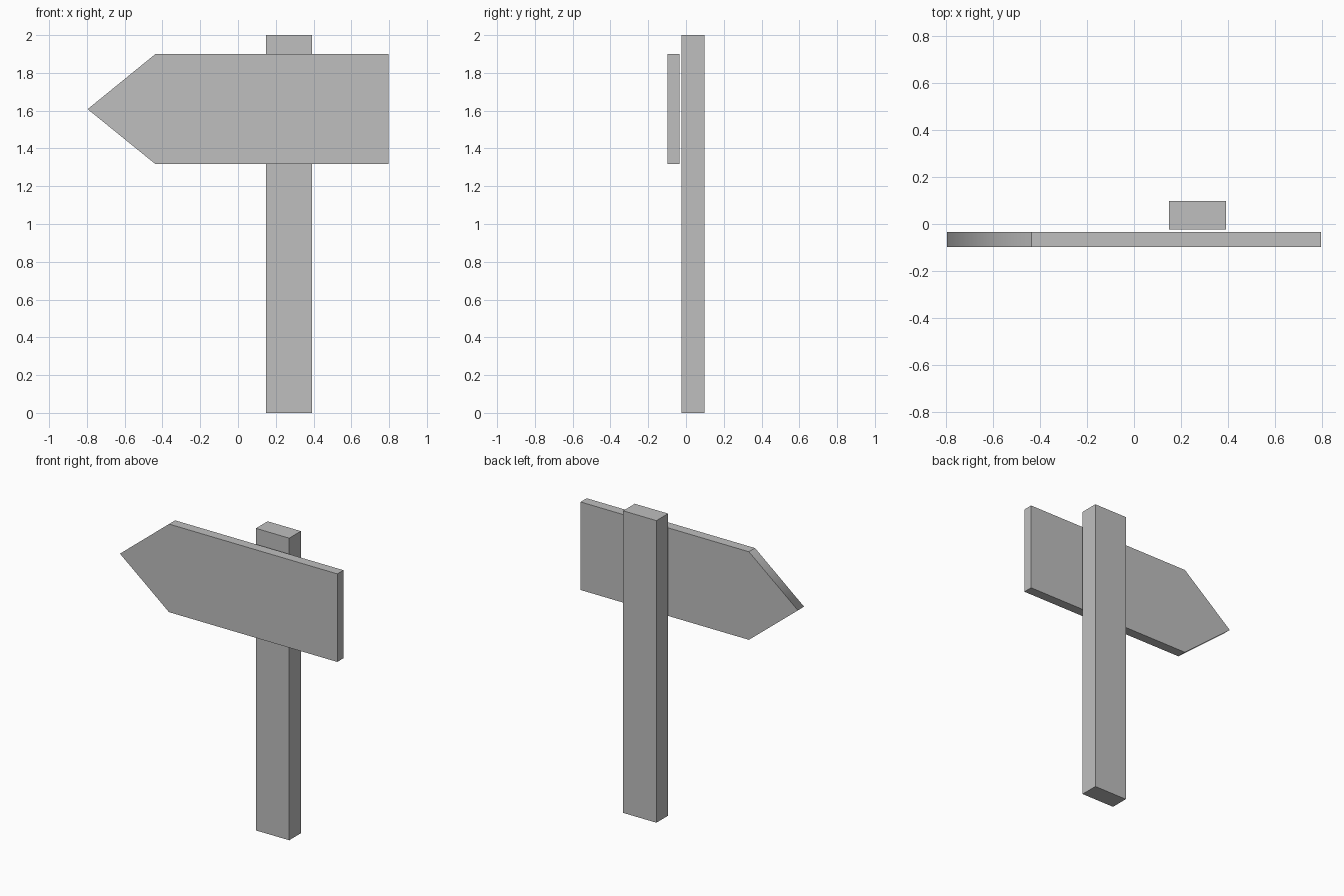
import bpy
import bmesh

default = bpy.data.objects.get("Cube")
if default:
    bpy.data.objects.remove(default, do_unlink=True)

# Single plain grey
grey = bpy.data.materials.new("plain_grey")
grey.use_nodes = True
colour = (0.52, 0.52, 0.52, 1)
grey.diffuse_color = colour
grey.node_tree.nodes["Principled BSDF"].inputs["Base Color"].default_value = colour


def extrude_outline(name, outline, y_front, y_back, smooth_corner=None):
    """Prism from an (x, z) outline; one corner may be shaded as rounded."""
    bm = bmesh.new()
    front = bm.faces.new([bm.verts.new((x, y_front, z)) for x, z in outline])
    extruded = bmesh.ops.extrude_face_region(bm, geom=[front], use_keep_orig=True)
    moved = [v for v in extruded["geom"] if isinstance(v, bmesh.types.BMVert)]
    bmesh.ops.translate(bm, verts=moved, vec=(0, y_back - y_front, 0))
    bmesh.ops.recalc_face_normals(bm, faces=bm.faces)
    if smooth_corner:
        for face in bm.faces:
            face.smooth = True
        for edge in bm.edges:
            edge.smooth = all(abs(v.co.x - smooth_corner[0]) < 1e-4 and
                              abs(v.co.z - smooth_corner[1]) < 1e-4
                              for v in edge.verts)
    mesh = bpy.data.meshes.new(name)
    bm.to_mesh(mesh)
    bm.free()
    mesh.materials.append(grey)
    obj = bpy.data.objects.new(name, mesh)
    bpy.context.collection.objects.link(obj)
    return obj


# Upright post
extrude_outline("post", [(0.148, 0), (0.392, 0), (0.392, 2), (0.148, 2)],
                -0.024, 0.098)

# Arrow board pointing to the model's right, just in front of the post
tip = (-0.796, 1.608)
extrude_outline("arrow_board",
                [tip, (-0.437, 1.317), (0.796, 1.317), (0.796, 1.9), (-0.437, 1.9)],
                -0.098, -0.034, smooth_corner=tip)
